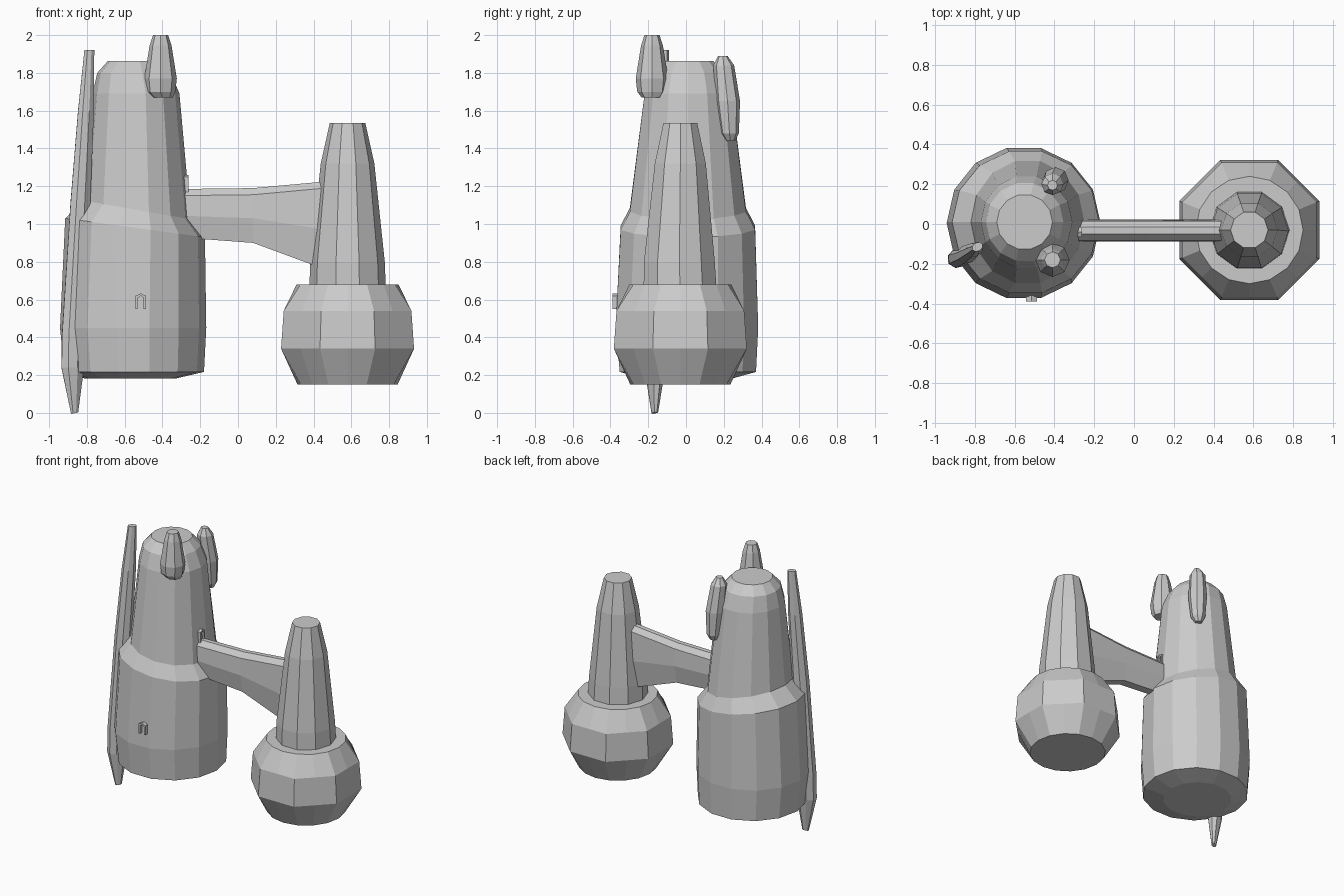
import bpy, bmesh
from math import sin, cos, pi, radians
from mathutils import Vector

if "Cube" in bpy.data.objects:
    bpy.data.objects.remove(bpy.data.objects["Cube"])


def skin(name, rings):
    """Join successive loops of points into a capped, flat-shaded solid."""
    bm = bmesh.new()
    loops = [[bm.verts.new(p) for p in ring] for ring in rings]
    n = len(loops[0])
    for a, b in zip(loops, loops[1:]):
        for i in range(n):
            j = (i + 1) % n
            bm.faces.new((a[i], a[j], b[j], b[i]))
    bm.faces.new(loops[0][::-1])
    bm.faces.new(loops[-1])
    bmesh.ops.recalc_face_normals(bm, faces=bm.faces)
    mesh = bpy.data.meshes.new(name)
    bm.to_mesh(mesh)
    bm.free()
    obj = bpy.data.objects.new(name, mesh)
    bpy.context.collection.objects.link(obj)
    return obj


def ring(cx, cy, z, rx, ry=None, n=14, dip=0.0, turn=0.0, octagon=False):
    """Horizontal loop; dip lowers its +x side, octagon squares it to eight flats."""
    ry = rx if ry is None else ry
    pts = []
    for i in range(n):
        a = 2 * pi * i / n
        k = 1.0
        if octagon:
            d = (a + pi / 8) % (pi / 4) - pi / 8
            k = 1 / cos(d)
        x, y = rx * k * cos(a), ry * k * sin(a)
        pts.append(Vector((cx + x * cos(turn) - y * sin(turn),
                           cy + x * sin(turn) + y * cos(turn),
                           z - dip * cos(a))))
    return pts


# Large tower: wide drum and tapering upper shaft with an uneven shoulder
skin("large_tower", [
    ring(-0.57, 0.01, 0.182, 0.24),
    ring(-0.55, 0.01, 0.217, 0.370),
    ring(-0.555, 0.005, 0.45, 0.387),
    ring(-0.545, 0.01, 0.98, 0.370, 0.365, dip=0.05),
    ring(-0.535, 0.01, 1.075, 0.285, 0.315, dip=0.05),
    ring(-0.54, 0.01, 1.69, 0.23, 0.235),
    ring(-0.55, 0.01, 1.80, 0.195, 0.20),
    ring(-0.55, 0.01, 1.862, 0.14),
])

# Small tower: bulbous octagonal base with a round upper rim
sx, sy = 0.58, -0.03
skin("small_tower_base", [
    ring(sx, sy, 0.15, 0.265, n=16),
    ring(sx, sy, 0.34, 0.352, n=16, octagon=True),
    ring(sx, sy, 0.54, 0.338, n=16, octagon=True),
    ring(sx, sy, 0.68, 0.27, n=16),
])

# Small tower shaft
skin("small_tower_shaft", [
    ring(sx, -0.03, 0.60, 0.205, n=10),
    ring(sx, -0.035, 0.80, 0.197, n=10),
    ring(sx, -0.03, 1.32, 0.142, n=10),
    ring(sx, -0.03, 1.535, 0.094, n=10),
])

# Bridge: narrow beam that deepens towards the small tower
stations = [(-0.32, 0.93, 1.185), (0.08, 0.90, 1.19), (0.46, 0.76, 1.225)]
bridge = []
for x, low, high in stations:
    mid = low + 0.45 * (high - low)
    section = [(-0.05, high), (-0.082, high - 0.035), (-0.088, mid), (-0.065, low),
               (0.0, low), (0.022, mid), (0.015, high - 0.035), (-0.015, high)]
    bridge.append([Vector((x, y, z)) for y, z in section])
skin("bridge", bridge)

# Long leaning spike beside the large tower
turn = radians(30)
skin("side_spike", [
    ring(-0.865, -0.165, 0.0, 0.022, 0.016, 8, turn=turn, dip=-0.005),
    ring(-0.875, -0.165, 0.24, 0.068, 0.052, 8, turn=turn),
    ring(-0.872, -0.165, 0.42, 0.068, 0.052, 8, turn=turn),
    ring(-0.835, -0.15, 1.10, 0.060, 0.046, 8, turn=turn),
    ring(-0.805, -0.13, 1.60, 0.048, 0.036, 8, turn=turn),
    ring(-0.787, -0.115, 1.92, 0.030, 0.022, 8, turn=turn),
])

# Two rounded turrets near the top of the large tower
skin("front_turret", [
    ring(-0.40, -0.18, 1.67, 0.055, n=8),
    ring(-0.41, -0.18, 1.70, 0.078, n=8),
    ring(-0.41, -0.18, 1.77, 0.086, n=8),
    ring(-0.41, -0.18, 1.945, 0.058, n=8),
    ring(-0.41, -0.18, 2.0, 0.040, n=8),
])
skin("back_turret", [
    ring(-0.39, 0.235, 1.44, 0.025, n=8),
    ring(-0.39, 0.23, 1.48, 0.050, n=8),
    ring(-0.395, 0.22, 1.65, 0.066, n=8),
    ring(-0.41, 0.20, 1.84, 0.055, n=8),
    ring(-0.41, 0.195, 1.89, 0.025, n=8),
])


# Small arched frames around the drum slot and above the bridge
def arch(name, centre, across, out, w, low, high):
    t = 0.012
    outline = [(-w, low), (-w, high - t), (0, high), (w, high - t), (w, low),
               (w - t, low), (w - t, high - 2 * t), (0, high - t),
               (t - w, high - 2 * t), (t - w, low)]
    c, u, o = Vector(centre), Vector(across), Vector(out)
    skin(name, [[c + u * s + o * d + Vector((0, 0, z)) for s, z in outline]
                for d in (0, 1)])


arch("front_slot_frame", (-0.515, -0.34, 0), (1, 0, 0), (0, -0.05, 0), 0.028, 0.55, 0.632)
arch("bridge_door_frame", (-0.31, -0.04, 0), (0, 1, 0), (0.048, 0, 0), 0.025, 1.05, 1.26)
